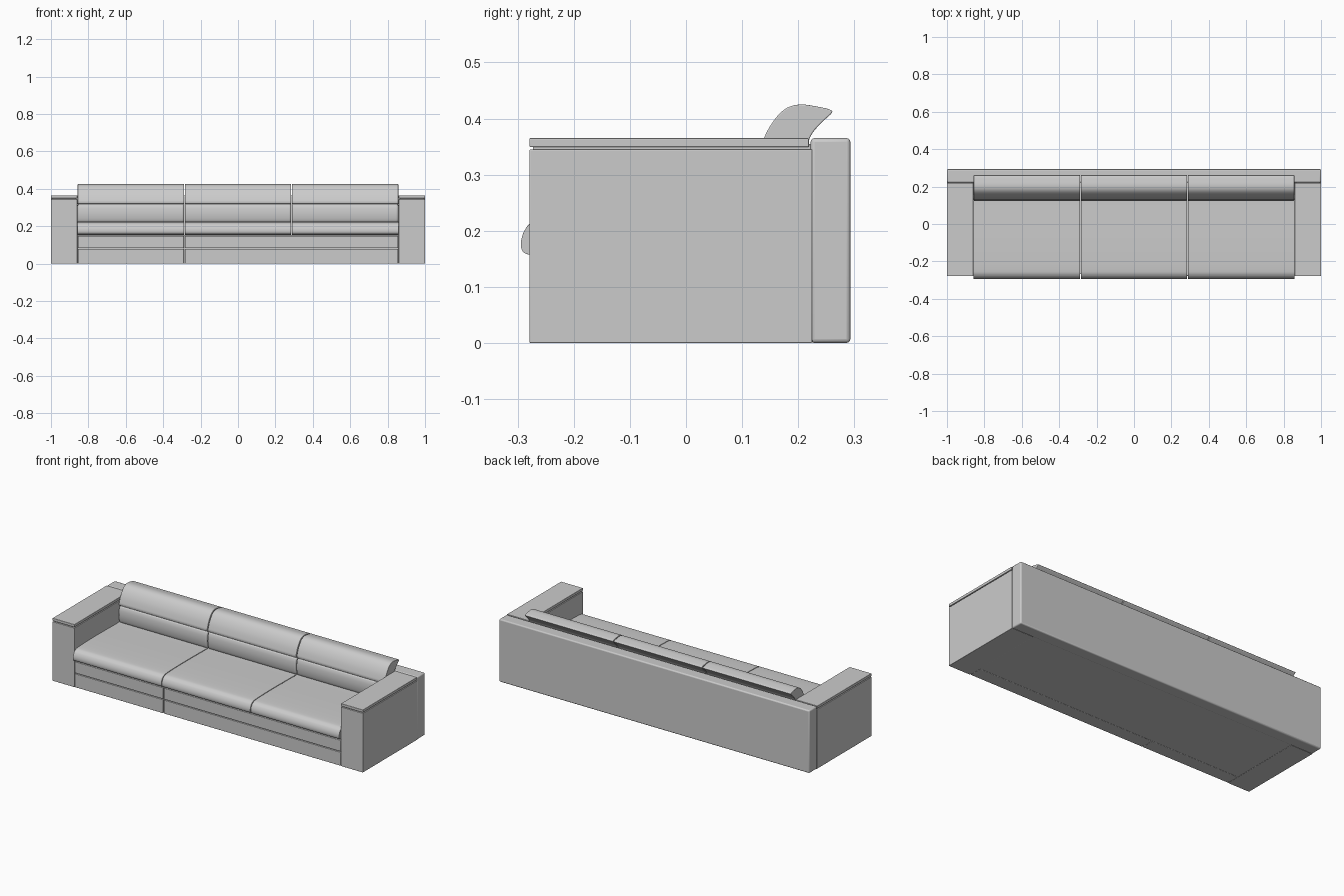
import bpy, bmesh
from mathutils import Vector

if "Cube" in bpy.data.objects:
    bpy.data.objects.remove(bpy.data.objects["Cube"], do_unlink=True)

grey = bpy.data.materials.new("warm_grey_upholstery")
grey.use_nodes = True
grey.diffuse_color = (0.6, 0.6, 0.6, 1)
grey.node_tree.nodes["Principled BSDF"].inputs["Base Color"].default_value = (0.6, 0.6, 0.6, 1)


def smooth_loop(points, steps=4):
    """Closed smooth curve through the points."""
    pts, out = [Vector(p) for p in points], []
    n = len(pts)
    for i in range(n):
        a, b, c, d = (pts[(i + k - 1) % n] for k in range(4))
        for s in range(steps):
            t = s / steps
            out.append(0.5 * (2 * b + (c - a) * t + (2 * a - 5 * b + 4 * c - d) * t * t
                              + (3 * b - a - 3 * c + d) * t ** 3))
    return out


def extrude(name, profile, x0, x1, bevel=0.0, segments=3):
    """Side profile (y, z) swept along x, with softened sharp edges."""
    bm = bmesh.new()
    face = bm.faces.new([bm.verts.new((x0, p[0], p[1])) for p in profile])
    new = bmesh.ops.extrude_face_region(bm, geom=[face])["geom"]
    moved = [v for v in new if isinstance(v, bmesh.types.BMVert)]
    bmesh.ops.translate(bm, verts=moved, vec=(x1 - x0, 0, 0))
    bmesh.ops.recalc_face_normals(bm, faces=bm.faces)
    mesh = bpy.data.meshes.new(name)
    bm.to_mesh(mesh)
    bm.free()
    mesh.materials.append(grey)
    ob = bpy.data.objects.new(name, mesh)
    bpy.context.collection.objects.link(ob)
    if bevel:
        mod = ob.modifiers.new("soft_edges", "BEVEL")
        mod.width, mod.segments = bevel, segments
        mod.limit_method, mod.angle_limit = "ANGLE", 0.9
    bpy.ops.object.select_all(action="DESELECT")
    ob.select_set(True)
    bpy.context.view_layer.objects.active = ob
    bpy.ops.object.shade_smooth_by_angle(angle=0.7)
    return ob


def box(name, x, y, z, bevel=0.0):
    rect = [(y[0], z[0]), (y[1], z[0]), (y[1], z[1]), (y[0], z[1])]
    return extrude(name, rect, x[0], x[1], bevel)


FRONT, BACK, TOP, INNER = -0.279, 0.293, 0.365, 0.859
third = 2 * INNER / 3

# Back panel and recessed plinth behind the front seams
box("back_panel", (-1, 1), (0.222, BACK), (0, TOP), 0.007)
box("base_core", (-0.87, 0.87), (FRONT + 0.012, 0.23), (0.001, 0.15))

# Arms with a thin cap separated by a shadow groove
for side, s in (("right", -1), ("left", 1)):
    outer = sorted((s * INNER, s))
    inset = sorted((s * (INNER + 0.006), s * 0.994))
    box(side + "_arm", outer, (FRONT, 0.225), (0, 0.345), 0.002)
    box(side + "_arm_groove", inset, (FRONT + 0.006, 0.225), (0.34, 0.355))
    box(side + "_arm_cap", outer, (FRONT, 0.219), (0.349, TOP), 0.002)

# Front base panels: one single and one double module, in two rows
split = -INNER + third
for name, x in (("single", (-INNER + 0.003, split - 0.003)),
                ("double", (split + 0.003, INNER - 0.003))):
    box(name + "_lower_panel", x, (FRONT + 0.002, -0.2), (0, 0.079), 0.002)
    box(name + "_upper_panel", x, (FRONT + 0.002, -0.2), (0.083, 0.149), 0.002)

# Cushions
seat = smooth_loop([(-0.277, 0.157), (-0.291, 0.163), (-0.294, 0.18), (-0.288, 0.2),
                    (-0.274, 0.215), (-0.24, 0.223), (-0.1, 0.226), (0.1, 0.224),
                    (0.2, 0.22), (0.205, 0.16), (0, 0.155), (-0.25, 0.155)])
lower_pad = smooth_loop([(0.15, 0.212), (0.13, 0.225), (0.123, 0.25), (0.122, 0.28),
                         (0.127, 0.308), (0.14, 0.319), (0.2, 0.319), (0.215, 0.3),
                         (0.215, 0.22)])
upper_pad = smooth_loop([(0.14, 0.319), (0.129, 0.328), (0.132, 0.345), (0.143, 0.374),
                         (0.16, 0.401), (0.18, 0.419), (0.205, 0.425), (0.235, 0.421),
                         (0.256, 0.416), (0.26, 0.41), (0.243, 0.394), (0.226, 0.375),
                         (0.217, 0.355), (0.212, 0.325)])
for i, place in enumerate(("right", "middle", "left")):
    x0 = -INNER + i * third + 0.002
    x1 = x0 + third - 0.004
    extrude(place + "_seat_cushion", seat, x0, x1, 0.012)
    extrude(place + "_back_cushion_lower", lower_pad, x0, x1, 0.009)
    extrude(place + "_back_cushion_upper", upper_pad, x0, x1, 0.009)
